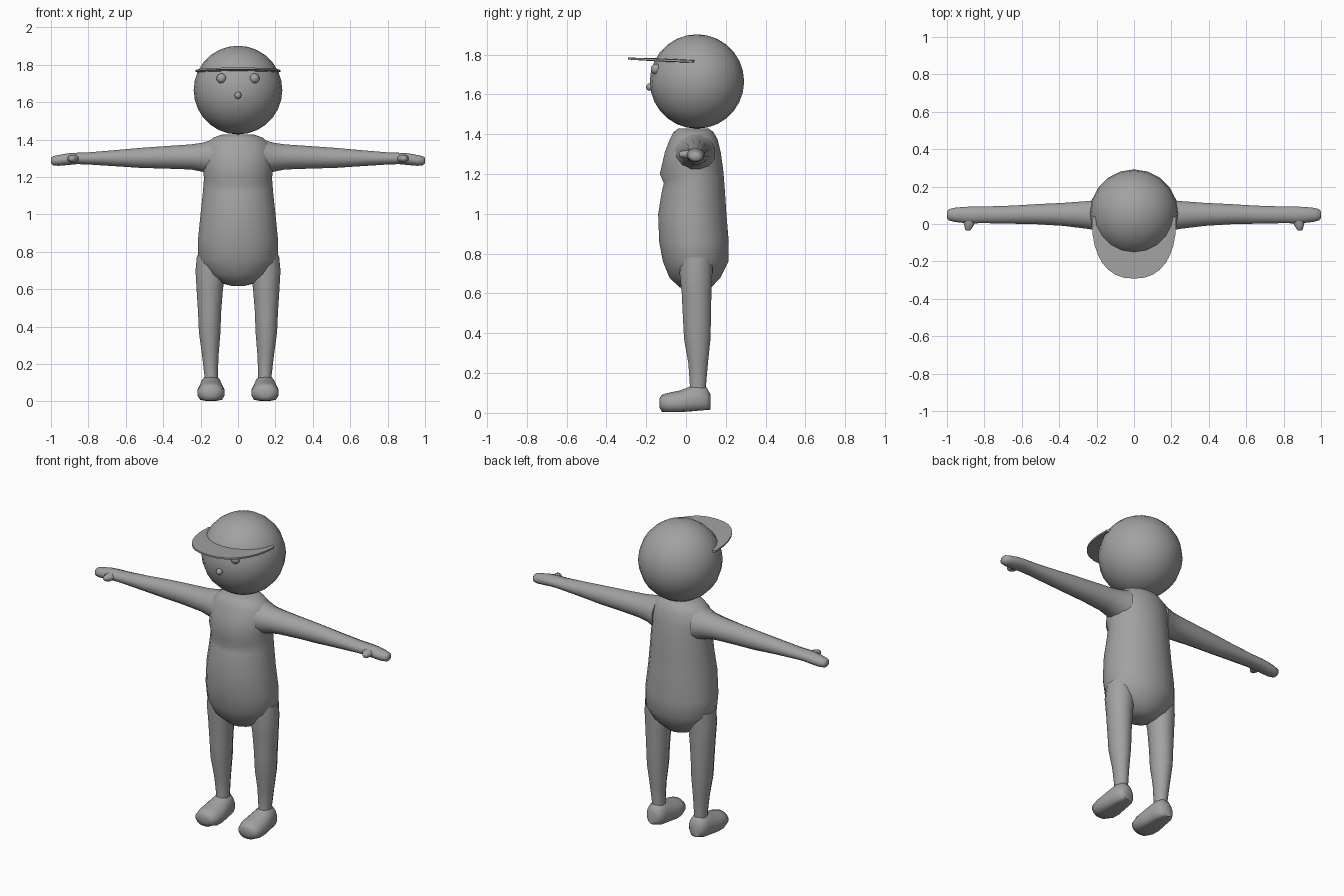
import bpy, bmesh, math
from mathutils import Vector

grey = bpy.data.materials.new("plain grey")
grey.diffuse_color = (0.36, 0.36, 0.36, 1)


def finish(bm, name, angle=60):
    """Turn a bmesh into a smooth, grey object."""
    bmesh.ops.recalc_face_normals(bm, faces=bm.faces)
    mesh = bpy.data.meshes.new(name)
    bm.to_mesh(mesh)
    bm.free()
    mesh.materials.append(grey)
    ob = bpy.data.objects.new(name, mesh)
    bpy.context.collection.objects.link(ob)
    bpy.ops.object.select_all(action='DESELECT')
    ob.select_set(True)
    bpy.context.view_layer.objects.active = ob
    bpy.ops.object.shade_smooth_by_angle(angle=math.radians(angle))
    return ob


def loft(name, axis, rings, sides, mirror=1, shift=None):
    """Skin ellipses given as (position, min a, max a, min b, max b) along an axis."""
    bm = bmesh.new()
    loops = []
    for pos, a0, a1, b0, b1 in rings:
        loop = []
        for i in range(sides):
            t = 2 * math.pi * (i + 0.5) / sides
            a = (a0 + a1) / 2 + (a1 - a0) / 2 * math.cos(t)
            b = (b0 + b1) / 2 + (b1 - b0) / 2 * math.sin(t)
            co = {'x': (pos, a, b), 'y': (a, pos, b), 'z': (a, b, pos)}[axis]
            co = Vector(co)
            if shift:
                co = shift(co)
            loop.append(bm.verts.new((co.x * mirror, co.y, co.z)))
        loops.append(loop)
    for l0, l1 in zip(loops, loops[1:]):
        for i in range(sides):
            j = (i + 1) % sides
            bm.faces.new((l0[i], l0[j], l1[j], l1[i]))
    bm.faces.new(loops[0])
    bm.faces.new(loops[-1])
    return finish(bm, name)


def ball(name, centre, radius, segments, rings):
    bm = bmesh.new()
    bmesh.ops.create_uvsphere(bm, u_segments=segments, v_segments=rings, radius=radius)
    bmesh.ops.translate(bm, verts=bm.verts, vec=centre)
    return finish(bm, name)


# Head, eyes and nose
ball("head", (0, 0.055, 1.665), 0.237, 20, 14)
ball("nose", (0, -0.182, 1.637), 0.019, 10, 8)
for s, side in ((1, "left"), (-1, "right")):
    ball(side + "_eye", (0.088 * s, -0.15, 1.727), 0.027, 12, 8)


# Torso: the chest hem dips towards the front centre
def hem(co):
    if 1.13 < co.z < 1.24 and co.y < 0.03:
        co.z -= 0.04 * max(0, 1 - abs(co.x) / 0.17)
    return co


loft("torso", 'z', [
    (0.618, -0.035, 0.035, 0.00, 0.09),
    (0.632, -0.09, 0.09, -0.035, 0.13),
    (0.68, -0.165, 0.165, -0.085, 0.175),
    (0.76, -0.215, 0.215, -0.118, 0.215),
    (0.86, -0.217, 0.217, -0.137, 0.217),
    (1.00, -0.203, 0.203, -0.142, 0.205),
    (1.12, -0.190, 0.190, -0.122, 0.197),
    (1.185, -0.185, 0.185, -0.113, 0.192),
    (1.235, -0.186, 0.186, -0.133, 0.187),
    (1.31, -0.187, 0.187, -0.108, 0.176),
    (1.375, -0.175, 0.175, -0.083, 0.16),
    (1.41, -0.135, 0.135, -0.065, 0.14),
    (1.428, -0.085, 0.085, -0.04, 0.115),
], 20, shift=hem)


# Shoes: soles are flattened by clamping the lower half
def sole(co):
    co.z = max(co.z, 0.004 + 0.012 * max(0, co.y + 0.02) / 0.14)
    return co


for s, side in ((1, "left"), (-1, "right")):
    # Arm with a rounded hand
    loft(side + "_arm", 'x', [
        (0.13, -0.06, 0.15, 1.205, 1.405),
        (0.19, -0.04, 0.132, 1.226, 1.386),
        (0.25, -0.028, 0.125, 1.238, 1.377),
        (0.38, -0.012, 0.115, 1.243, 1.368),
        (0.52, -0.003, 0.108, 1.247, 1.358),
        (0.65, 0.0, 0.10, 1.256, 1.346),
        (0.80, 0.003, 0.095, 1.266, 1.333),
        (0.86, 0.002, 0.095, 1.268, 1.331),
        (0.91, 0.004, 0.093, 1.263, 1.328),
        (0.96, 0.01, 0.088, 1.259, 1.319),
        (0.99, 0.018, 0.08, 1.262, 1.312),
        (1.00, 0.032, 0.066, 1.273, 1.303),
    ], 12, s)
    # Thumb
    loft(side + "_thumb", 'y', [
        (-0.036, 0.877, 0.897, 1.290, 1.308),
        (-0.028, 0.869, 0.904, 1.283, 1.315),
        (-0.008, 0.855, 0.91, 1.277, 1.32),
        (0.03, 0.84, 0.92, 1.275, 1.322),
    ], 8, s)
    # Leg
    loft(side + "_leg", 'z', [
        (0.06, 0.105, 0.182, 0.01, 0.105),
        (0.14, 0.107, 0.181, 0.018, 0.102),
        (0.25, 0.102, 0.194, 0.01, 0.112),
        (0.37, 0.092, 0.211, -0.012, 0.125),
        (0.48, 0.088, 0.216, -0.018, 0.128),
        (0.60, 0.078, 0.224, -0.024, 0.13),
        (0.70, 0.065, 0.230, -0.035, 0.135),
        (0.78, 0.075, 0.222, -0.03, 0.135),
    ], 12, s)
    # Shoe
    loft(side + "_shoe", 'y', [
        (-0.132, 0.115, 0.175, 0.025, 0.075),
        (-0.120, 0.085, 0.208, 0.002, 0.092),
        (-0.08, 0.070, 0.219, -0.012, 0.103),
        (-0.03, 0.069, 0.219, -0.015, 0.113),
        (0.01, 0.075, 0.214, -0.015, 0.128),
        (0.06, 0.083, 0.205, -0.015, 0.146),
        (0.10, 0.090, 0.198, -0.01, 0.133),
        (0.122, 0.110, 0.180, 0.015, 0.095),
    ], 14, s, sole)

# Cap visor: a thin crescent around the front of the head
bm = bmesh.new()
steps, strips = 16, []
for i in range(steps + 1):
    t = math.pi * (1 + i / steps)
    c, sn = math.cos(t), math.sin(t)
    outer = (0.226 * math.copysign(abs(c) ** 0.85, c), 0.03 - 0.322 * abs(sn) ** 0.85)
    inner = (0.195 * c, 0.055 + 0.195 * sn)
    row = []
    for (x, y), half in ((outer, 0.005), (inner, 0.008)):
        z = 1.766 - 0.044 * min(0, y - 0.03)
        row += [bm.verts.new((x, y, z + half)), bm.verts.new((x, y, z - half))]
    strips.append((row[0], row[1], row[3], row[2]))
for r0, r1 in zip(strips, strips[1:]):
    for k in range(4):
        m = (k + 1) % 4
        bm.faces.new((r0[k], r0[m], r1[m], r1[k]))
bm.faces.new(strips[0])
bm.faces.new(strips[-1])
finish(bm, "cap_visor", 40)
